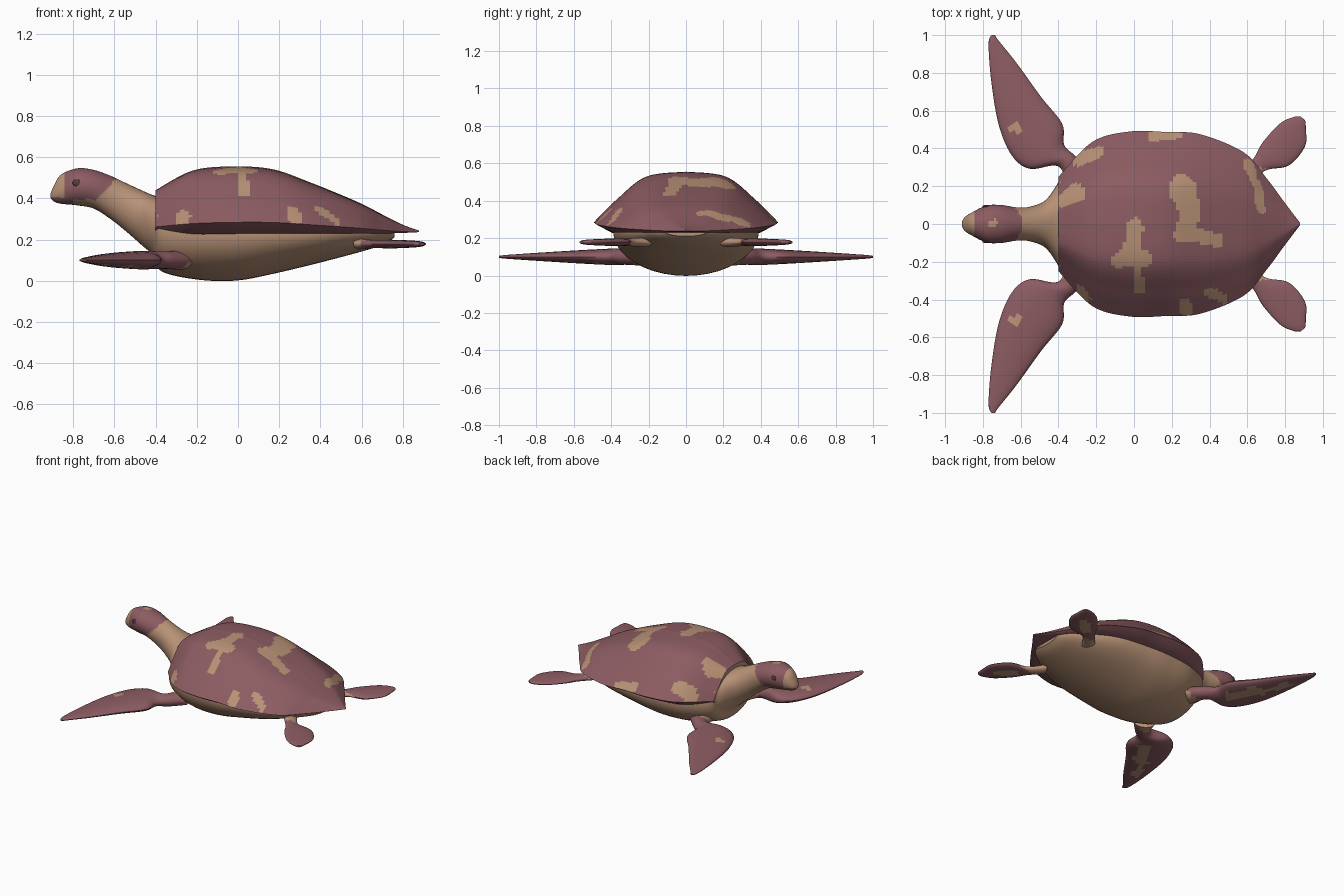
import bpy, bmesh, math
from mathutils import Vector

if "Cube" in bpy.data.objects:
    bpy.data.objects.remove(bpy.data.objects["Cube"])


def material(name, rgb):
    m = bpy.data.materials.new(name)
    m.diffuse_color = (*rgb, 1)
    m.use_nodes = True
    m.node_tree.nodes["Principled BSDF"].inputs["Base Color"].default_value = m.diffuse_color
    return m


MATS = [material("plum skin", (0.262, 0.107, 0.122)),
        material("tan skin", (0.479, 0.287, 0.181)),
        material("dark eye", (0.10, 0.04, 0.05))]
PLUM, TAN, EYE = 0, 1, 2


def spline(rows, n):
    """Smooth curve through rows of numbers, n steps per span."""
    rows = [Vector(r) for r in rows]
    out = []
    for i in range(len(rows) - 1):
        b, c = rows[i], rows[i + 1]
        a, d = rows[max(i - 1, 0)], rows[min(i + 2, len(rows) - 1)]
        for k in range(n):
            t = k / n
            out.append(0.5 * (2 * b + (c - a) * t + (2 * a - 5 * b + 4 * c - d) * t * t
                              + (3 * b - a - 3 * c + d) * t ** 3))
    return out + [rows[-1]]


def finish(ob, angle=35):
    bpy.ops.object.select_all(action='DESELECT')
    ob.select_set(True)
    bpy.context.view_layer.objects.active = ob
    bpy.ops.object.shade_smooth_by_angle(angle=math.radians(angle))


def loft(name, rings, rule):
    """Skin closed rings, cap the ends, colour each face with rule(centre, normal)."""
    bm = bmesh.new()
    loops = [[bm.verts.new(p) for p in r] for r in rings]
    for a, b in zip(loops, loops[1:]):
        for i in range(len(a)):
            j = (i + 1) % len(a)
            bm.faces.new((a[i], a[j], b[j], b[i]))
    bm.faces.new(loops[0])
    bm.faces.new(loops[-1])
    bmesh.ops.recalc_face_normals(bm, faces=bm.faces)
    bm.normal_update()
    for f in bm.faces:
        f.material_index = rule(f.calc_center_median(), f.normal)
    me = bpy.data.meshes.new(name)
    bm.to_mesh(me)
    bm.free()
    for m in MATS:
        me.materials.append(m)
    ob = bpy.data.objects.new(name, me)
    bpy.context.collection.objects.link(ob)
    finish(ob)
    return ob


def in_patch(x, y, patches):
    """True inside any capsule (x1, y1, x2, y2, radius) seen from above, with wavy edges."""
    p = Vector((x, y))
    wave = 0.012 * math.sin(23 * x + 9 * y) + 0.01 * math.sin(31 * y - 14 * x)
    for x1, y1, x2, y2, r in patches:
        a, d = Vector((x1, y1)), Vector((x2 - x1, y2 - y1))
        t = max(0, min(1, (p - a).dot(d) / max(d.length_squared, 1e-9)))
        if (p - a - d * t).length < r + wave * min(1, r / 0.05):
            return True
    return False


# Shell: domed section with a turned-under rim, scaled along x
SHELL = [(-.40, .25, .44, .225), (-.22, .435, .535, .225), (-.02, .49, .555, .228),
         (.17, .487, .541, .23), (.35, .475, .478, .23), (.58, .38, .383, .23),
         (.70, .245, .322, .23), (.80, .11, .272, .232), (.88, .005, .243, .236)]
arch = spline([(0, 1), (.43, .92), (.74, .56), (1, .17)], 12)
half = [(p.x, p.y) for p in arch] + [(.93, .10), (.80, 0), (.4, 0), (0, 0)]
section = half + [(-u, v) for u, v in reversed(half[1:-1])]
SHELL_PATCHES = [(0, -.03, -.03, -.17, .05), (-.05, -.18, .05, -.20, .05), (.02, -.22, .03, -.34, .03),
                 (.25, .20, .29, .08, .065), (.28, .05, .25, -.06, .045), (.27, -.06, .45, -.08, .035),
                 (-.28, .35, -.2, .38, .035), (-.38, .13, -.32, .17, .045), (.09, .46, .24, .47, .022),
                 (.61, .32, .64, .22, .03), (.65, .22, .68, .07, .028), (.39, -.36, .48, -.40, .022),
                 (.27, -.42, .28, -.46, .025), (-.28, -.35, -.25, -.39, .027)]


def shell_rule(c, n):
    if n.x < -.95 and c.x < -.395:
        return TAN
    return TAN if c.z > .26 and n.z > 0 and in_patch(c.x, c.y, SHELL_PATCHES) else PLUM


loft("shell", [[(x, w * u, b + (t - b) * v) for u, v in section]
               for x, w, t, b in spline(SHELL, 10)], shell_rule)

# Body, neck and head: x, bottom, top, half width, height of the widest point
BODY = [(-.91, .402, .425, .015, .412), (-.895, .385, .46, .037, .42), (-.86, .374, .515, .06, .44),
        (-.78, .366, .546, .098, .46), (-.70, .35, .538, .10, .45), (-.62, .30, .51, .088, .41),
        (-.55, .245, .477, .092, .37), (-.47, .175, .44, .125, .31), (-.41, .12, .415, .205, .25),
        (-.37, .045, .41, .27, .23), (-.20, .006, .42, .36, .23), (-.02, .0, .42, .385, .23),
        (.155, .03, .40, .385, .23), (.445, .10, .33, .345, .235), (.686, .168, .25, .20, .235),
        (.76, .21, .245, .11, .235)]


def body_ring(x, b, t, w, m, n=40):
    ring = []
    for i in range(n):
        a = 2 * math.pi * i / n
        s = math.sin(a)
        ring.append((x, w * math.cos(a), m + s * ((t - m) if s > 0 else (m - b))))
    return ring


def body_rule(c, n):
    if c.x > -.59 - (.5 - c.z) * .9:
        return TAN
    if c.x < -.84 and c.z > .405:
        return TAN
    if in_patch(c.x, c.y, [(-.76, 0, -.73, .01, .015)]) and n.z > 0:
        return TAN
    return PLUM if c.z > .395 or c.x < -.8 else TAN


loft("body_neck_and_head", [body_ring(*s) for s in spline(BODY, 8)], body_rule)

# Eyes
for side in (-1, 1):
    bpy.ops.mesh.primitive_uv_sphere_add(segments=12, ring_count=8, radius=1,
                                         location=(-.782, side * .093, .475))
    eye = bpy.context.object
    eye.name = "eye_left" if side > 0 else "eye_right"
    eye.scale = (.022, .008, .017)
    eye.data.materials.append(MATS[EYE])
    finish(eye)

# Flippers: leading x, y, trailing x, y, half thickness
FRONT = [(-.35, .18, -.22, .27, .048), (-.40, .305, -.31, .36, .042), (-.55, .292, -.37, .42, .045),
         (-.645, .36, -.38, .53, .042), (-.715, .52, -.49, .67, .034), (-.755, .75, -.62, .85, .021),
         (-.77, .95, -.72, .975, .01), (-.755, 1.0, -.735, 1.0, .005)]
REAR = [(.56, .26, .61, .18, .026), (.635, .35, .69, .28, .02), (.68, .43, .82, .31, .021),
        (.77, .53, .905, .41, .017), (.84, .565, .91, .50, .013), (.88, .57, .906, .55, .007)]
FRONT_TOP = [(-.63, .51, -.62, .49, .022), (-.55, .58, -.55, .58, .012), (-.54, .40, -.54, .40, .014)]
FRONT_UNDER = [(-.48, .45, -.56, .60, .045), (-.60, .62, -.68, .80, .03)]
REAR_UNDER = [(.74, .38, .82, .46, .03)]


def flipper(name, rows, z, side, root, top, under):
    rings = []
    for lx, ly, tx, ty, h in spline(rows, 6):
        ring = []
        for i in range(24):
            a = 2 * math.pi * i / 24
            k = (1 - math.cos(a)) / 2
            ring.append((lx + (tx - lx) * k, side * (ly + (ty - ly) * k), z + h * math.sin(a)))
        rings.append(ring)

    def rule(c, n):
        y = abs(c.y)
        if y < root or in_patch(c.x, y, top if n.z > 0 else under):
            return TAN
        return PLUM

    loft(name, rings, rule)


for side, tag in ((1, "left"), (-1, "right")):
    flipper("front_flipper_" + tag, FRONT, .10, side, .285, FRONT_TOP, FRONT_UNDER)
    flipper("rear_flipper_" + tag, REAR, .178, side, .295, [], REAR_UNDER)
